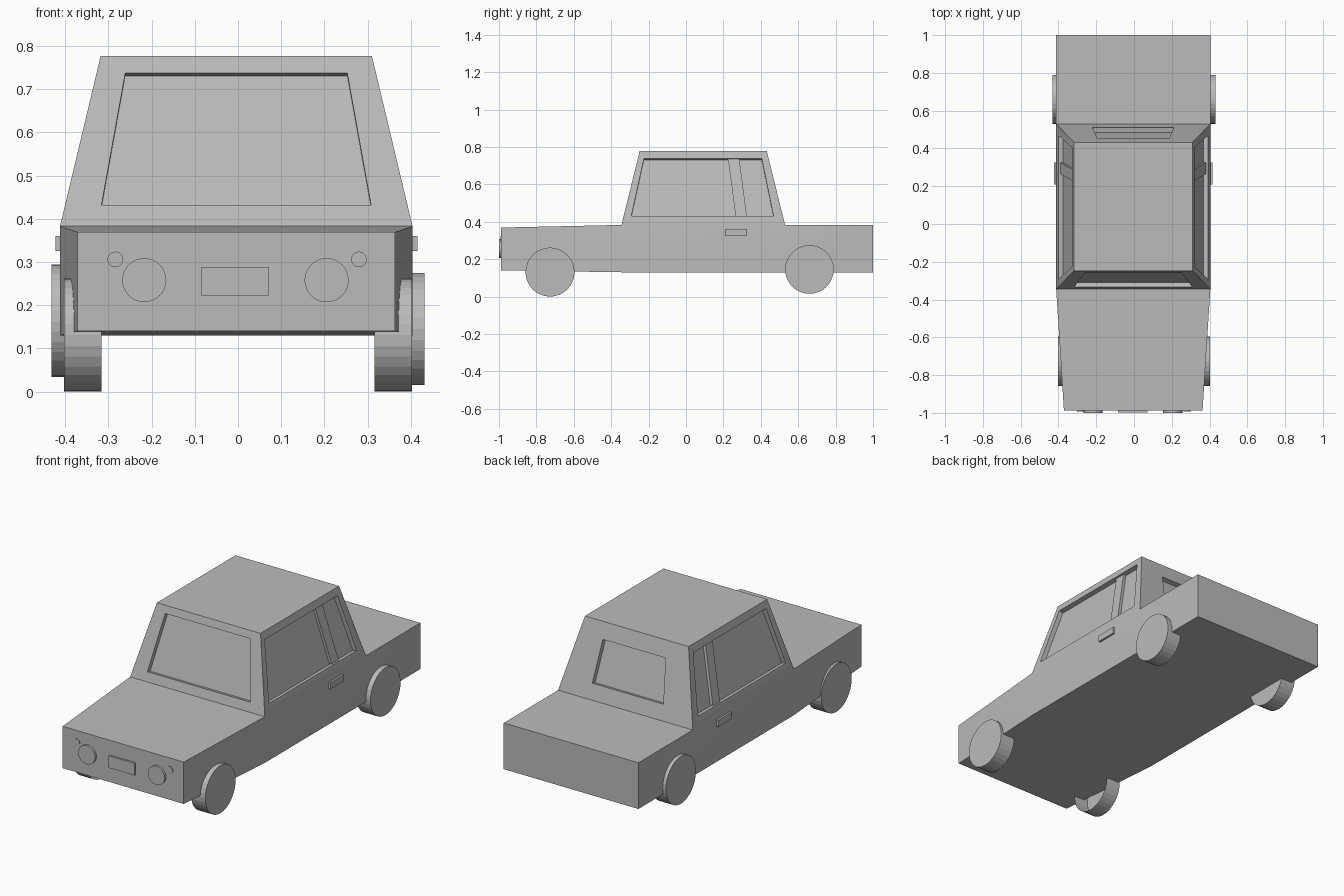
import bpy, bmesh, math
from mathutils import Vector, Matrix

if "Cube" in bpy.data.objects:
    bpy.data.objects.remove(bpy.data.objects["Cube"], do_unlink=True)

grey = bpy.data.materials.new("plain_grey")
grey.use_nodes = True
COLOUR = (0.5, 0.5, 0.5, 1)
grey.diffuse_color = COLOUR
grey.node_tree.nodes["Principled BSDF"].inputs["Base Color"].default_value = COLOUR

CX = -0.004                                   # body centre line
BELT, ROOF, FLOOR = 0.383, 0.777, 0.13
FRONT, COWL, DECK, BACK = -0.988, -0.345, 0.53, 1.0
WIDE, NARROW, NOSE = 0.408, 0.314, 0.367


def finish(name, bm, smooth=False):
    bmesh.ops.remove_doubles(bm, verts=bm.verts, dist=0.0005)
    bmesh.ops.recalc_face_normals(bm, faces=bm.faces)
    mesh = bpy.data.meshes.new(name)
    bm.to_mesh(mesh)
    bm.free()
    mesh.materials.append(grey)
    obj = bpy.data.objects.new(name, mesh)
    bpy.context.collection.objects.link(obj)
    if smooth:
        bpy.ops.object.select_all(action="DESELECT")
        obj.select_set(True)
        bpy.context.view_layer.objects.active = obj
        bpy.ops.object.shade_smooth_by_angle(angle=math.radians(30))
    return obj


def face(bm, points):
    return bm.faces.new([bm.verts.new(p) for p in points])


def bridge(bm, a, b):
    for i in range(len(a)):
        j = (i + 1) % len(a)
        face(bm, (a[i], a[j], b[j], b[i]))


def window_panel(bm, outer, inner, depth=0.025):
    """Frame around a recessed pane."""
    outer, inner = [Vector(p) for p in outer], [Vector(p) for p in inner]
    normal = (outer[1] - outer[0]).cross(outer[3] - outer[0]).normalized()
    if normal.dot(outer[0] - Vector((CX, 0.1, 0.5))) < 0:
        normal = -normal
    pane = [p - normal * depth for p in inner]
    bridge(bm, outer, inner)
    bridge(bm, inner, pane)
    face(bm, pane)


def block(name, a, b):
    """Solid between two matching quads."""
    bm = bmesh.new()
    face(bm, a)
    face(bm, b)
    bridge(bm, a, b)
    return finish(name, bm)


def disc(name, centre, radius, depth, axis, sides=32, open_side=0):
    bm = bmesh.new()
    turn = Matrix.Rotation(math.pi / 2, 4, axis)
    bmesh.ops.create_cone(bm, cap_ends=True, segments=sides, radius1=radius,
                          radius2=radius, depth=depth,
                          matrix=Matrix.Translation(centre) @ turn)
    if open_side:
        caps = [f for f in bm.faces if len(f.verts) > 4
                and (f.calc_center_median().x - centre[0]) * open_side > 0]
        bmesh.ops.delete(bm, geom=caps, context="FACES_ONLY")
    return finish(name, bm)


def side_x(z):
    return WIDE - (WIDE - NARROW) * (z - BELT) / (ROOF - BELT)


def slope_y(z, low, high):
    return low + (high - low) * (z - BELT) / (ROOF - BELT)


# Body and cabin shell
bm = bmesh.new()


def section(y, half, low, high):
    return [(CX - half, y, low), (CX + half, y, low),
            (CX + half, y, high), (CX - half, y, high)]


rings = [section(FRONT, NOSE, 0.14, 0.369), section(COWL, WIDE, FLOOR, BELT),
         section(DECK, WIDE, FLOOR, BELT), section(BACK, WIDE, FLOOR, BELT)]
face(bm, rings[0])
face(bm, rings[-1])
for n, (a, b) in enumerate(zip(rings, rings[1:])):
    for i in range(4):
        if (n, i) != (1, 2):                  # cabin opening
            j = (i + 1) % 4
            face(bm, (a[i], a[j], b[j], b[i]))

ROOF_FRONT, ROOF_BACK = -0.248, 0.432
base = [(CX + s * WIDE, y, BELT) for s, y in ((-1, COWL), (1, COWL), (1, DECK), (-1, DECK))]
top = [(CX + s * NARROW, y, ROOF)
       for s, y in ((-1, ROOF_FRONT), (1, ROOF_FRONT), (1, ROOF_BACK), (-1, ROOF_BACK))]
face(bm, top)


def end_window(low_y, high_y, zs, halves):
    (z0, z1), (h0, h1) = zs, halves
    y0, y1 = slope_y(z0, low_y, high_y), slope_y(z1, low_y, high_y)
    return [(CX - h0, y0, z0), (CX + h0, y0, z0), (CX + h1, y1, z1), (CX - h1, y1, z1)]


window_panel(bm, (base[0], base[1], top[1], top[0]),
             end_window(COWL, ROOF_FRONT, (0.432, 0.737), (0.312, 0.257)))
window_panel(bm, (base[3], base[2], top[2], top[3]),
             end_window(DECK, ROOF_BACK, (0.465, 0.69), (0.215, 0.19)))
SILL, HEAD = 0.432, 0.737
for s, i, j in ((-1, 0, 3), (1, 1, 2)):
    pane = [(CX + s * side_x(z), y, z) for y, z in
            ((-0.292, SILL), (0.468, SILL), (0.405, HEAD), (-0.225, HEAD))]
    window_panel(bm, (base[i], base[j], top[j], top[i]), pane)
finish("car_shell", bm, smooth=True)

for side, s in (("right", -1), ("left", 1)):
    # Window pillar
    quads = [[(CX + s * (side_x(z) - inset), y, z) for y, z in
              ((0.265, SILL), (0.325, SILL), (0.285, HEAD), (0.225, HEAD))]
             for inset in (0.01, 0.035)]
    block(side + "_window_pillar", *quads)

    # Door handle
    quads = [[(CX + s * x, y, z) for y, z in
              ((0.208, 0.325), (0.325, 0.325), (0.325, 0.36), (0.208, 0.36))]
             for x in (0.4, 0.419)]
    block(side + "_door_handle", *quads)

    # Wheels
    disc(side + "_front_wheel", (s * 0.359, -0.727, 0.131), 0.131, 0.087, "Y", open_side=-s)
    rear_z = 0.145 if s > 0 else 0.164
    disc(side + "_rear_wheel", (s * 0.388, 0.66, rear_z), 0.13, 0.087, "Y")

    # Headlight and indicator
    disc(side + "_headlight", (CX - 0.002 + s * 0.211, -0.988, 0.258), 0.051, 0.024, "X")
    disc(side + "_indicator", (CX + 0.002 + s * 0.282, -0.986, 0.306), 0.018, 0.012, "X")

# Number plate
quads = [[(x, y, z) for x, z in ((-0.086, 0.222), (0.072, 0.222), (0.072, 0.288), (-0.086, 0.288))]
         for y in (-0.98, -0.998)]
block("front_plate", *quads)
